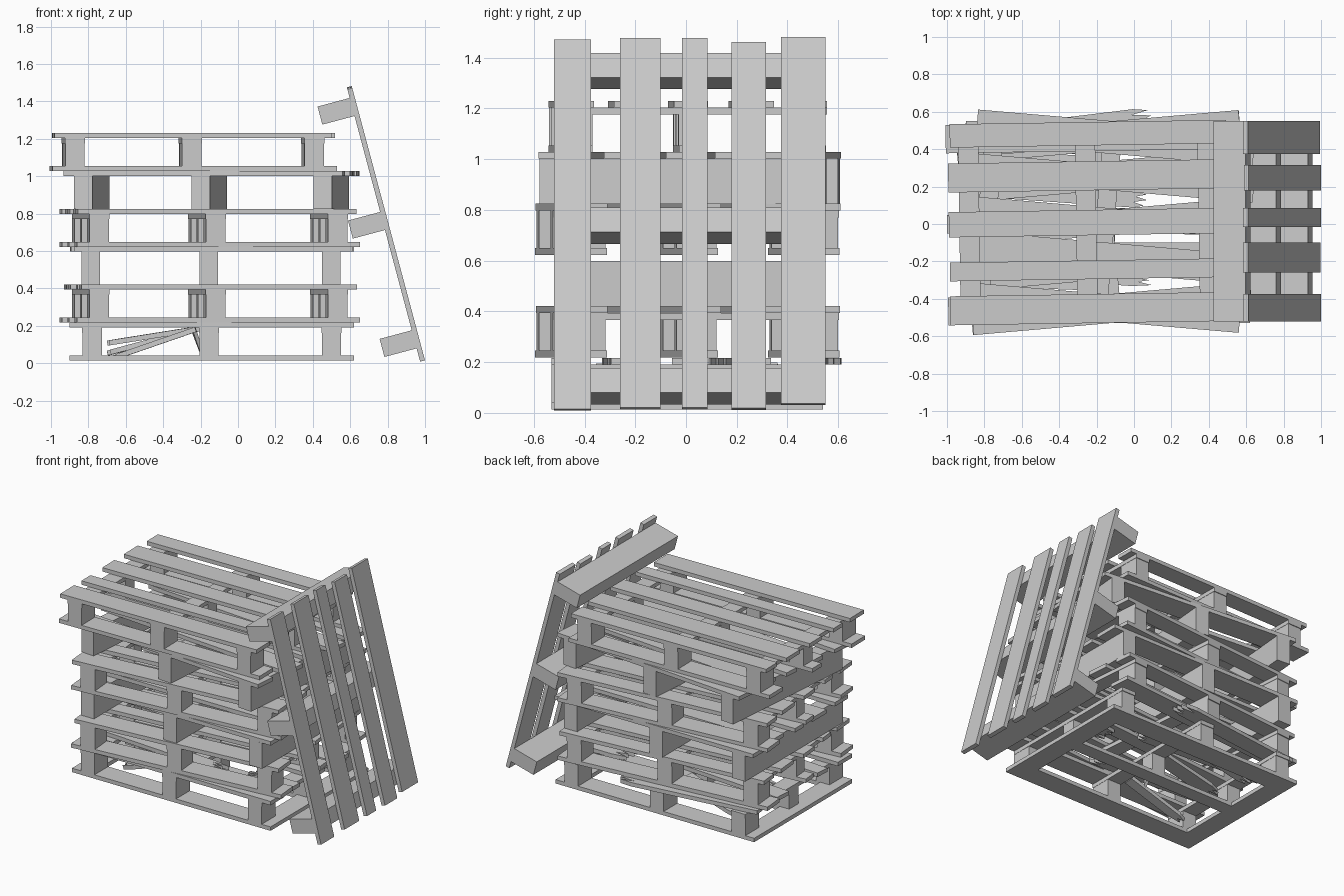
import bpy, bmesh, random
from math import radians
from mathutils import Matrix, Vector

if "Cube" in bpy.data.objects:
    bpy.data.objects.remove(bpy.data.objects["Cube"])

random.seed(4)
T = 0.027                                   # board thickness
BLOCK_X = (-0.64, -0.015, 0.64)             # block / cross board columns
SKIDS = ((-0.455, 0.15), (0.01, 0.10), (0.465, 0.15))   # y centre, width
DECK = ((-0.53, -0.375), (-0.295, -0.195), (-0.06, 0.075), (0.18, 0.335), (0.42, 0.545))
WIDE_DECK = ((-0.52, -0.375), (-0.26, -0.10), (-0.015, 0.085), (0.18, 0.315), (0.375, 0.55))
BEAM_X = (-0.65, -0.019, 0.636)             # beams of the beam pallets


def make(name, matrix, boxes=(), prisms=()):
    """One object from boxes (x0,x1,y0,y1,z0,z1) and prisms (outline, z0, z1, matrix)."""
    bm = bmesh.new()
    for x0, x1, y0, y1, z0, z1 in boxes:
        m = Matrix.Translation(((x0 + x1) / 2, (y0 + y1) / 2, (z0 + z1) / 2)) \
            @ Matrix.Diagonal((x1 - x0, y1 - y0, z1 - z0, 1))
        bmesh.ops.create_cube(bm, size=1, matrix=m)
    for outline, z0, z1, m in prisms:
        face = bm.faces.new([bm.verts.new(m @ Vector((x, y, z0))) for x, y in outline])
        ext = bmesh.ops.extrude_face_region(bm, geom=[face])
        up = m.to_3x3() @ Vector((0, 0, z1 - z0))
        bmesh.ops.translate(bm, vec=up, verts=[v for v in ext['geom'] if isinstance(v, bmesh.types.BMVert)])
    bmesh.ops.recalc_face_normals(bm, faces=bm.faces)
    me = bpy.data.meshes.new(name)
    bm.to_mesh(me)
    bm.free()
    ob = bpy.data.objects.new(name, me)
    ob.matrix_world = matrix
    bpy.context.collection.objects.link(ob)
    return ob


def planks(rows, z):
    """Deck planks along x with slightly uneven ends."""
    return [(-0.76 + random.uniform(0, 0.025), 0.76 - random.uniform(0, 0.025), a, b, z, z + T)
            for a, b in rows]


def jagged(length, width, teeth=4):
    """Outline of a snapped plank: square at x = 0, splintered at x = length."""
    pts = [(0, width / 2), (0, -width / 2)]
    for i in range(teeth * 2 + 1):
        x = length - (random.uniform(0.06, 0.13) if i % 2 == 0 else random.uniform(0, 0.04))
        pts.append((x, -width / 2 + width * i / (teeth * 2)))
    return pts


def place(x, y, z, yaw):
    return Matrix.Translation((x, y, z)) @ Matrix.Rotation(radians(yaw), 4, 'Z')


def block_base(name, m):
    """Skids, nine blocks and cross boards."""
    make(name + "_skids", m, [(-0.76, 0.76, y - w / 2, y + w / 2, 0, T) for y, w in SKIDS])
    make(name + "_blocks", m, [(x - 0.052, x + 0.052, y - w / 2, y + w / 2, T, 0.149)
                               for x in BLOCK_X for y, w in SKIDS])
    make(name + "_cross_boards", m, [(x - 0.054, x + 0.054, -0.53, 0.545, 0.149, 0.176)
                                     for x in BLOCK_X])


def block_pallet(name, m):
    block_base(name, m)
    make(name + "_deck", m, planks(DECK, 0.176))


def beam_pallet(name, m):
    make(name + "_beams", m, [(x - 0.05, x + 0.05, -0.52, 0.55, 0, 0.178) for x in BEAM_X])
    make(name + "_deck", m, planks(WIDE_DECK, 0.178))


# Bottom pallet with a framed base and a broken deck
m1 = place(-0.14, 0, 0.014, 0)
block_base("bottom_pallet", m1)
make("bottom_pallet_end_boards", m1,
     [(s * 0.69 - 0.07, s * 0.69 + 0.07, a, b, 0, T) for s in (-1, 1)
      for a, b in ((-0.38, -0.04), (0.06, 0.39))])
make("bottom_pallet_deck", m1,
     [(-0.76, 0.76, -0.53, -0.375, 0.176, 0.203)])


def flat(x, y, yaw):
    return place(x, y, 0, yaw)


make("snapped_planks", m1, prisms=[
    (jagged(1.01, 0.12), 0.176, 0.203, flat(-0.75, 0.445, 7)),
    (jagged(0.97, 0.12), 0.176, 0.203, flat(-0.75, 0.21, -4)),
    (jagged(1.00, 0.10), 0.176, 0.203, flat(-0.75, -0.22, -4)),
    (jagged(0.42, 0.13), 0.176, 0.203, flat(0.75, 0.01, 180)),
    (jagged(0.40, 0.15), 0.176, 0.203, flat(0.75, 0.26, 180)),
    (jagged(0.36, 0.10), 0.176, 0.203, flat(0.75, -0.245, 180)),
])


# Shards hanging from the middle cross board toward the left
def hang(x, y, z, yaw, tilt):
    return place(x, y, z, yaw) @ Matrix.Rotation(radians(tilt), 4, 'Y')


shards = [(jagged(0.52, 0.12), -T, 0, hang(-0.07, 0.30, 0.185, 176, 15)),
          (jagged(0.50, 0.11), -T, 0, hang(-0.07, 0.02, 0.185, 184, 9)),
          (jagged(0.48, 0.07, 2), -T, 0, hang(-0.09, -0.32, 0.18, 178, 19)),
          ([(0, 0.05), (0, -0.05), (0.18, 0.01)], -0.02, 0, hang(-0.09, -0.12, 0.175, 5, 70))]
make("hanging_shards", m1, prisms=shards)

# Stacked pallets, alternately turned
block_pallet("second_pallet", place(-0.15, 0, 0.218, 5))
beam_pallet("third_pallet", place(-0.138, 0, 0.42, 0))
block_pallet("fourth_pallet", place(-0.15, 0, 0.622, 5))
beam_pallet("fifth_pallet", place(-0.136, 0, 0.824, -4.9))
block_pallet("top_pallet", place(-0.24, 0, 1.027, 0.9))

# Pallet leaning on the right side: local -x runs up the slope, local z faces out
u = Vector((-0.258, 0, 0.966))
n = Vector((0.966, 0, 0.258))
origin = Vector((1.0, 0, 0.015)) + u * 0.76 - n * (0.178 + T)
lean = Matrix(((-u.x, 0, n.x, origin.x), (0, 1, 0, 0), (-u.z, 0, n.z, origin.z), (0, 0, 0, 1)))
beam_pallet("leaning_pallet", lean)
